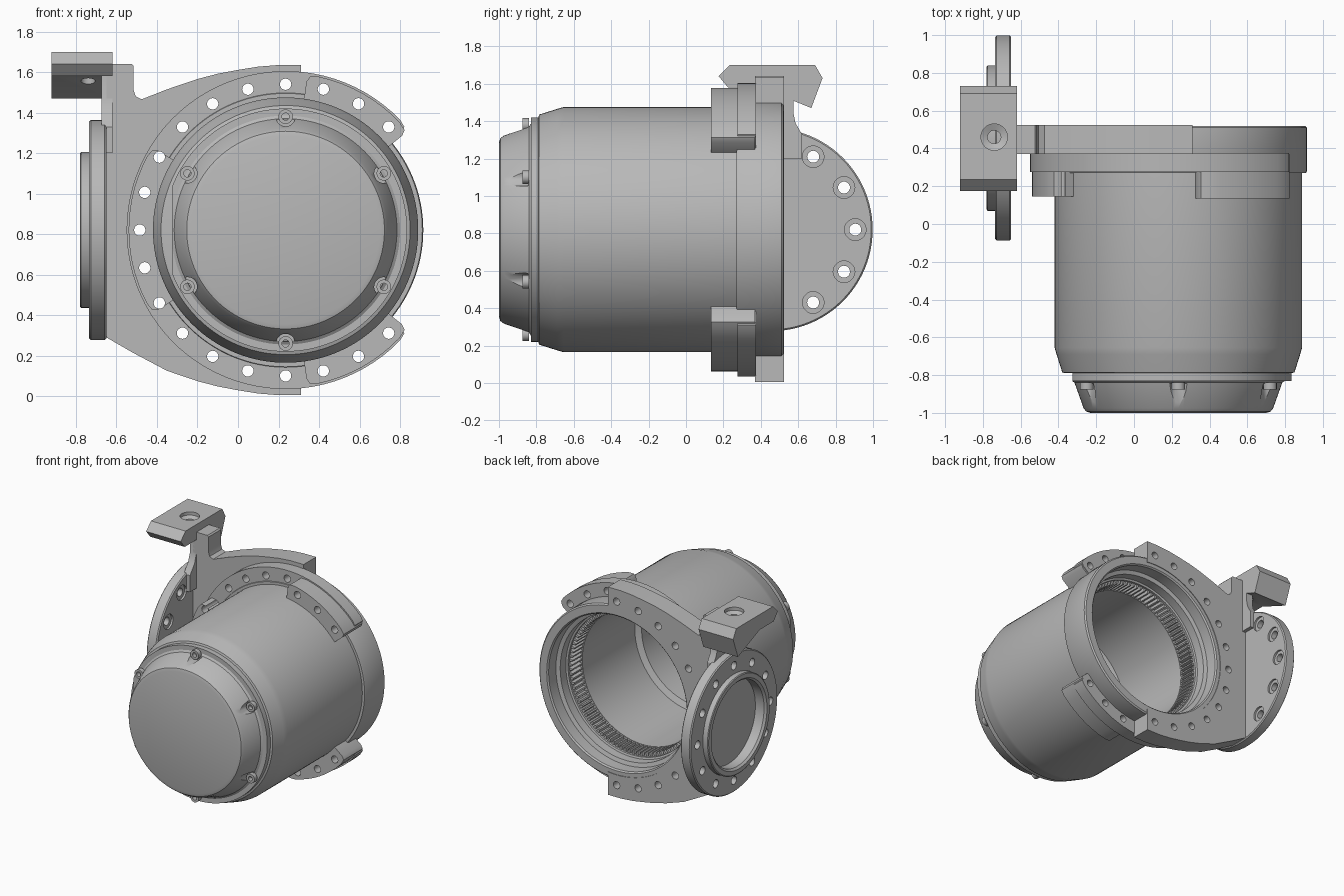
import bpy, bmesh
from math import cos, sin, pi, radians
from mathutils import Vector

cube = bpy.data.objects.get("Cube")
if cube:
    bpy.data.objects.remove(cube, do_unlink=True)

grey = bpy.data.materials.new("cast_grey")
grey.use_nodes = True
grey.diffuse_color = (0.48, 0.48, 0.48, 1)
grey.node_tree.nodes["Principled BSDF"].inputs["Base Color"].default_value = grey.diffuse_color

CX, CZ = 0.235, 0.82          # main bore axis, along y
SY = 0.455                    # side flange axis, along x

# Local (a, b, t) with t along the axis, moved into the world
AXES = {"y": lambda a, b, t: Vector((a, t, b)),
        "x": lambda a, b, t: Vector((t, a, b)),
        "z": lambda a, b, t: Vector((a, b, t))}


def add_lathe(bm, profile, axis, ca, cb, steps):
    """Spin a list of (radius, position) points around an axis."""
    rings = []
    for r, t in profile:
        n = 1 if r == 0 else steps
        rings.append([bm.verts.new(AXES[axis](ca + r * cos(2 * pi * i / steps),
                      cb + r * sin(2 * pi * i / steps), t)) for i in range(n)])
    pairs = list(zip(rings, rings[1:]))
    if profile[0][0] > 0:
        pairs.append((rings[-1], rings[0]))
    for p, q in pairs:
        for i in range(steps):
            j = (i + 1) % steps
            quad = [p[i % len(p)], p[j % len(p)], q[j % len(q)], q[i % len(q)]]
            bm.faces.new(list(dict.fromkeys(quad)))


def add_prism(bm, points, axis, t0, t1):
    low, high = ([bm.verts.new(AXES[axis](a, b, t)) for a, b in points] for t in (t0, t1))
    bm.faces.new(low)
    bm.faces.new(high)
    for i in range(len(points)):
        j = (i + 1) % len(points)
        bm.faces.new((low[i], low[j], high[j], high[i]))


def finish(name, bm):
    bmesh.ops.recalc_face_normals(bm, faces=bm.faces)
    mesh = bpy.data.meshes.new(name)
    bm.to_mesh(mesh)
    bm.free()
    mesh.materials.append(grey)
    ob = bpy.data.objects.new(name, mesh)
    bpy.context.collection.objects.link(ob)
    shade(ob)
    return ob


def shade(ob):
    ob.data.shade_smooth()
    ob.data.set_sharp_from_angle(angle=radians(28))


def lathe(name, profile, axis="y", ca=CX, cb=CZ, steps=96):
    bm = bmesh.new()
    add_lathe(bm, profile, axis, ca, cb, steps)
    return finish(name, bm)


def prism(name, points, axis, t0, t1):
    bm = bmesh.new()
    add_prism(bm, points, axis, t0, t1)
    return finish(name, bm)


def drills(name, centres, axis, r, t0, t1, steps=20):
    bm = bmesh.new()
    for a, b in centres:
        add_lathe(bm, [(0, t0), (r, t0), (r, t1), (0, t1)], axis, a, b, steps)
    return finish(name, bm)


def cut(ob, cutter):
    mod = ob.modifiers.new("cut", "BOOLEAN")
    mod.operation, mod.solver, mod.object = "DIFFERENCE", "EXACT", cutter
    bpy.context.view_layer.objects.active = ob
    bpy.ops.object.modifier_apply(modifier=mod.name)
    shade(ob)


def polar(r, degrees, ca=CX, cb=CZ):
    return ca + r * cos(radians(degrees)), cb + r * sin(radians(degrees))


def sector(name, r0, r1, start, end, t0, t1):
    n = max(8, int((end - start) / 4))
    angles = [start + (end - start) * i / n for i in range(n + 1)]
    # Outer corners are slightly rounded
    outer = [polar(r1 - 0.035, start), polar(r1 - 0.008, start + 1)]
    outer += [polar(r1, a) for a in angles if start + 2 < a < end - 2]
    outer += [polar(r1 - 0.008, end - 1), polar(r1 - 0.035, end)]
    return prism(name, outer + [polar(r0, a) for a in reversed(angles)], "y", t0, t1)


# Housing: domed front cap, barrel and rear collar with a stepped open bore
housing = lathe("housing", [
    (0, -1), (0.465, -1), (0.488, -0.993), (0.502, -0.975), (0.55, -0.84), (0.565, -0.83),
    (0.6, -0.83), (0.6, -0.79), (0.615, -0.785), (0.645, -0.69), (0.655, -0.655),
    (0.655, 0.27), (0.675, 0.27), (0.68, 0.28), (0.68, 0.51), (0.67, 0.52),
    (0.61, 0.52), (0.6, 0.51), (0.6, 0.42), (0.57, 0.41), (0.57, 0.34), (0.555, 0.335),
    (0.555, 0.2), (0.525, 0.2), (0.525, -0.45), (0.48, -0.47), (0.48, -0.76), (0, -0.78)],
    steps=128)

# Six screw pockets and a flat on the left of the cap
screws = [polar(0.56, a) for a in range(30, 390, 60)]
flat = [(-0.6, 0.4), (-0.325, 0.4), (-0.325, 1.24), (-0.6, 1.24)]
cutters = [drills("pocket_cutter", screws, "y", 0.048, -1.1, -0.845),
           prism("flat_cutter", flat, "y", -1.1, -0.79)]
for c in cutters:
    cut(housing, c)
    bpy.data.objects.remove(c)
for i, (a, b) in enumerate(screws):
    lathe(f"cap_screw_{i + 1}", [(0.018, -0.84), (0.018, -0.875), (0.036, -0.875),
                                 (0.036, -0.84)], "y", a, b, 16)

# Internal gear ring
bm = bmesh.new()
for i in range(96):
    a = i * 3.75
    add_prism(bm, [polar(0.56, a - 1.4), polar(0.528, a - 0.6), polar(0.528, a + 0.6),
                   polar(0.56, a + 1.4)], "y", 0.2, 0.32)
finish("gear_teeth", bm)

# Bolt flange with thicker bosses
flange_parts = [sector("bolt_flange", 0.62, 0.785, 40, 320, 0.275, 0.375),
                sector("upper_boss", 0.62, 0.775, 39, 82, 0.135, 0.37),
                sector("lower_boss", 0.62, 0.775, 278, 321, 0.135, 0.37),
                sector("side_boss", 0.62, 0.775, 148, 212, 0.145, 0.28)]

# Rear plate sweeping out to the side flange, with its neck
sweep = [(-0.35, 1.515), (-0.2, 1.566), (-0.1, 1.592), (0, 1.611), (0.1, 1.627),
         (0.2, 1.635), (0.31, 1.635)]
outline = [(-0.65, 1.64), (-0.525, 1.64), (-0.515, 1.63), (-0.515, 1.51), (-0.505, 1.48),
           (-0.475, 1.466)] + sweep
outline += [(x, 2 * CZ - z) for x, z in reversed(sweep)] + [(-0.52, 0.215), (-0.65, 0.29)]
plate = prism("rear_plate", outline, "y", 0.37, 0.525)
bore = drills("bore_cutter", [(CX, CZ)], "y", 0.64, 0, 1, 96)
cut(plate, bore)
bpy.data.objects.remove(bore)

# Bolt holes every fifteen degrees through flange, bosses and plate
bolts = drills("bolt_cutter", [polar(0.72, a) for a in range(45, 316, 15)], "y", 0.028, 0, 0.8)
for part in flange_parts + [plate]:
    cut(part, bolts)
bpy.data.objects.remove(bolts)

# Side flange: disc, raised rim and recessed floor
side = lathe("side_flange", [
    (0, -0.65), (0.535, -0.65), (0.543, -0.658), (0.543, -0.727), (0.535, -0.735),
    (0.385, -0.735), (0.385, -0.775), (0.378, -0.78), (0.345, -0.78), (0.33, -0.765),
    (0.33, -0.69), (0, -0.69)], "x", SY, CZ)
ring = [polar(0.45, a, SY, CZ) for a in range(0, 360, 30)]
for c in (drills("side_hole_cutter", ring, "x", 0.032, -0.9, -0.5),
          drills("counterbore_cutter", ring, "x", 0.058, -0.665, -0.5)):
    cut(side, c)
    bpy.data.objects.remove(c)

# Neck web that joins the side flange to the lug block
prism("neck_web", [(0.37, 1.64), (0.575, 1.64), (0.575, 1.44), (0.585, 1.39), (0.62, 1.33),
                   (0.62, 1.2), (0.29, 1.2), (0.29, 1.33), (0.345, 1.4), (0.37, 1.47)],
      "x", -0.675, -0.62)

# Lug block with a countersunk hole
block = prism("lug_block", [(0.175, 1.64), (0.235, 1.7), (0.69, 1.7), (0.73, 1.63),
                            (0.67, 1.47), (0.4, 1.58), (0.225, 1.58)], "x", -0.92, -0.62)
hole = lathe("lug_hole_cutter", [(0, 1.3), (0.035, 1.3), (0.035, 1.66), (0.07, 1.675),
                                 (0.07, 1.8), (0, 1.8)], "z", -0.74, 0.46, 32)
cut(block, hole)
bpy.data.objects.remove(hole)
